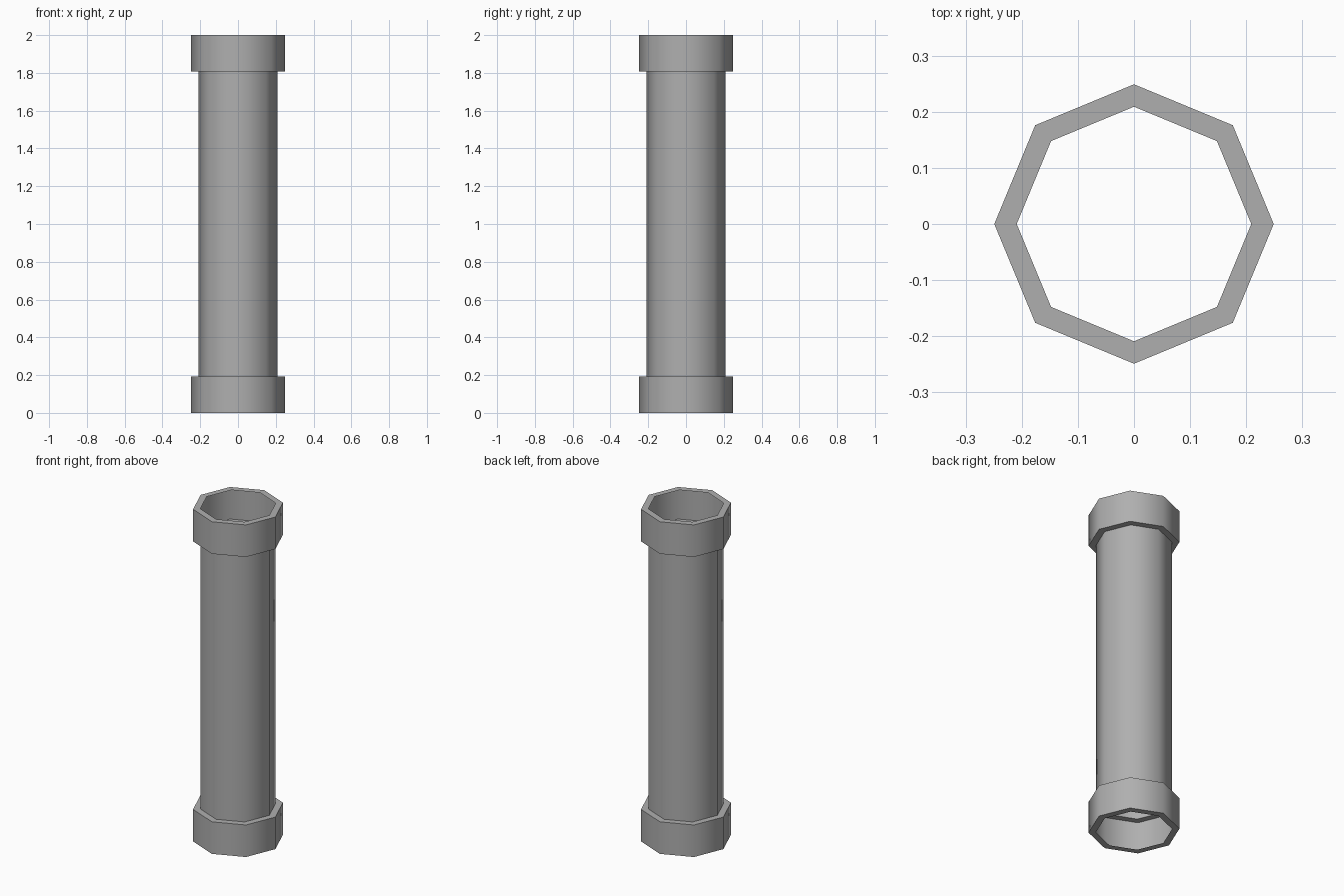
import bpy, bmesh, math

if "Cube" in bpy.data.objects:
    bpy.data.objects.remove(bpy.data.objects["Cube"])

SIDES = 8
R_PIPE, R_COLLAR = 0.209, 0.249
HEIGHT, COLLAR_H = 2.0, 0.193

# Open shell profile (radius, height): hollow collars with turned-in lips, thin pipe
profile = [
    (R_PIPE, 0), (R_COLLAR, 0), (R_COLLAR, COLLAR_H), (R_PIPE, COLLAR_H),
    (R_PIPE, HEIGHT - COLLAR_H), (R_COLLAR, HEIGHT - COLLAR_H),
    (R_COLLAR, HEIGHT), (R_PIPE, HEIGHT),
]


def lathe(name, points):
    bm = bmesh.new()
    rings = []
    for r, z in points:
        angles = [2 * math.pi * i / SIDES for i in range(SIDES)]
        rings.append([bm.verts.new((r * math.cos(a), r * math.sin(a), z)) for a in angles])
    for low, high in zip(rings, rings[1:]):
        for i in range(SIDES):
            j = (i + 1) % SIDES
            bm.faces.new((low[i], low[j], high[j], high[i]))
    mesh = bpy.data.meshes.new(name)
    bm.to_mesh(mesh)
    bm.free()
    obj = bpy.data.objects.new(name, mesh)
    bpy.context.collection.objects.link(obj)
    return obj


# Octagonal pipe with a collar at each end, smooth round the sides, sharp at the lips
pipe = lathe("collared_pipe", profile)
bpy.context.view_layer.objects.active = pipe
pipe.select_set(True)
bpy.ops.object.shade_smooth_by_angle(angle=math.radians(50))

# Dark grey metal
metal = bpy.data.materials.new("dark_grey_metal")
metal.diffuse_color = (0.43, 0.43, 0.43, 1)
metal.use_nodes = True
metal.node_tree.nodes["Principled BSDF"].inputs["Base Color"].default_value = metal.diffuse_color
pipe.data.materials.append(metal)
